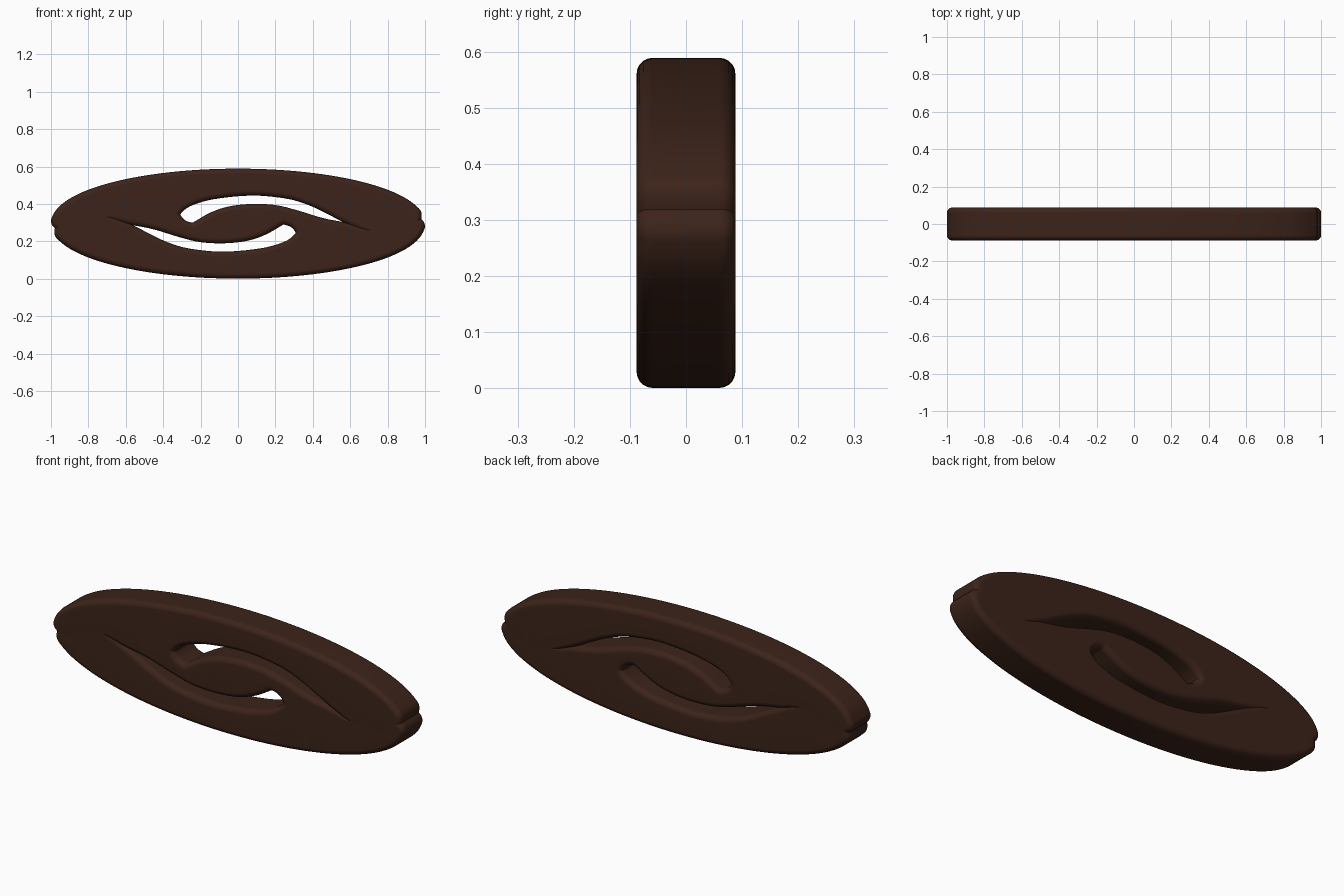
import bpy, bmesh, math
from mathutils import Vector

if "Cube" in bpy.data.objects:
    bpy.data.objects.remove(bpy.data.objects["Cube"])

HALF, R, STEPS, MID = 0.088, 0.028, 5, 0.295

# Flat-face outline of the upper hook: outer elliptical arch, left to right
arch = []
for i in range(37):
    t = math.radians(178 - (178 - 11) * i / 36)
    arch.append((0.972 * math.cos(t), MID + 0.266 * math.sin(t)))

# underside of the thin right end, round the slot, to the buried tip, back along the lower edge
inner = [(0.935, 0.29), (0.88, 0.252), (0.8, 0.24), (0.7, 0.27), (0.58, 0.325),
         (0.513, 0.36), (0.412, 0.41), (0.31, 0.446), (0.2, 0.465), (0.08, 0.473),
         (-0.08, 0.461), (-0.2, 0.438), (-0.295, 0.397), (-0.336, 0.345),
         (-0.305, 0.295), (-0.25, 0.273), (-0.2, 0.28), (-0.12, 0.30), (0.0, 0.325),
         (0.15, 0.335), (0.23, 0.342), (0.262, 0.33), (0.225, 0.312), (0.137, 0.262),
         (0.05, 0.232), (-0.07, 0.218), (-0.2, 0.224), (-0.3, 0.248), (-0.45, 0.293),
         (-0.58, 0.318), (-0.7, 0.34), (-0.8, 0.31), (-0.88, 0.275), (-0.94, 0.28)]


def smooth_loop(points, sub=6):
    """Closed centripetal spline through the points."""
    pts = [Vector(p) for p in points]
    n, out = len(pts), []
    for i in range(n):
        a, b, c, d = (pts[(i + k) % n] for k in (-1, 0, 1, 2))
        d0, d1, d2 = ((q - p).length ** 0.5 for p, q in ((a, b), (b, c), (c, d)))
        m1 = (c - b) + d1 * ((b - a) / d0 - (c - a) / (d0 + d1))
        m2 = (c - b) + d1 * ((d - c) / d2 - (d - b) / (d1 + d2))
        for s in range(sub):
            t = s / sub
            out.append((2*t**3 - 3*t**2 + 1) * b + (t**3 - 2*t**2 + t) * m1
                       + (3*t**2 - 2*t**3) * c + (t**3 - t**2) * m2)
    return out


def rounded_plate(name, outline):
    """Plate whose edges swell outward in a quarter round on both faces."""
    n = len(outline)
    normals = []
    for i in range(n):
        tan = (outline[(i + 1) % n] - outline[i - 1]).normalized()
        normals.append(Vector((-tan.y, tan.x)))  # clockwise loop: left is outside
    levels = []
    for k in range(STEPS + 1):
        a = math.pi / 2 * k / STEPS
        levels.append((R * math.sin(a), -(HALF - R + R * math.cos(a))))
    levels += [(o, -y) for o, y in reversed(levels)]
    bm = bmesh.new()
    rings = [[bm.verts.new((p.x + q.x * o, y, p.y + q.y * o))
              for p, q in zip(outline, normals)] for o, y in levels]
    for lo, hi in zip(rings, rings[1:]):
        for i in range(n):
            j = (i + 1) % n
            bm.faces.new((lo[i], lo[j], hi[j], hi[i]))
    caps = [bm.faces.new(rings[0]), bm.faces.new(rings[-1])]
    bmesh.ops.recalc_face_normals(bm, faces=bm.faces[:])
    bmesh.ops.triangulate(bm, faces=caps)
    mesh = bpy.data.meshes.new(name)
    bm.to_mesh(mesh)
    bm.free()
    obj = bpy.data.objects.new(name, mesh)
    bpy.context.collection.objects.link(obj)
    return obj


wood = bpy.data.materials.new("dark_brown")
wood.diffuse_color = (0.045, 0.017, 0.010, 1)
wood.use_nodes = True
wood.node_tree.nodes["Principled BSDF"].inputs["Base Color"].default_value = wood.diffuse_color

# Upper hook, and the lower hook as the same piece turned half way round
upper = rounded_plate("upper_hook", smooth_loop(arch + inner))
upper.data.materials.append(wood)
lower = bpy.data.objects.new("lower_hook", upper.data.copy())
bpy.context.collection.objects.link(lower)
lower.rotation_euler = (0, math.pi, 0)
lower.location = (0, 0, 2 * MID)

for obj in (upper, lower):
    bpy.ops.object.select_all(action='DESELECT')
    obj.select_set(True)
    bpy.context.view_layer.objects.active = obj
    bpy.ops.object.shade_smooth_by_angle(angle=math.radians(40))
    obj.modifiers.new("even_shading", 'WEIGHTED_NORMAL').keep_sharp = True
